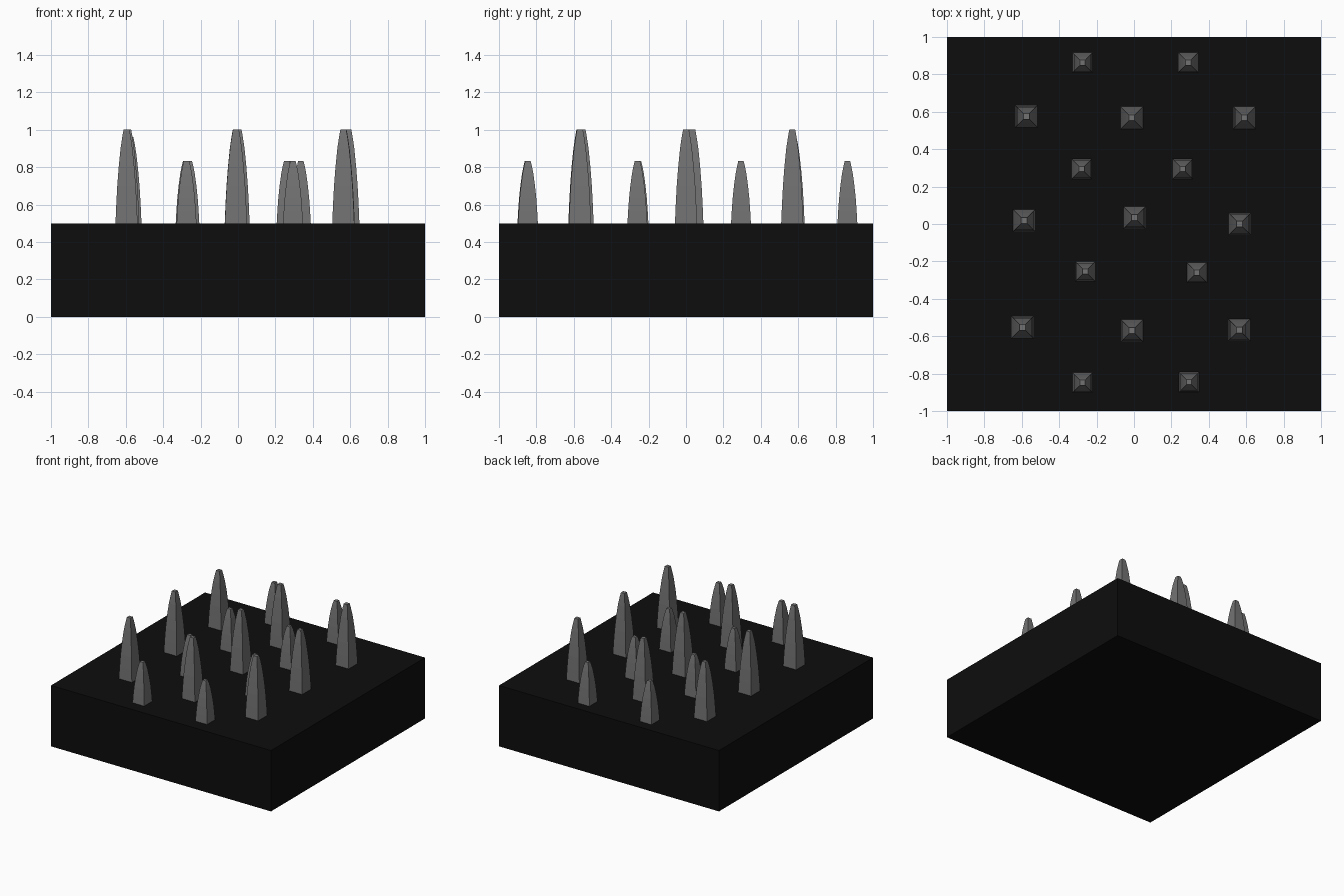
import bpy, bmesh

if "Cube" in bpy.data.objects:
    bpy.data.objects.remove(bpy.data.objects["Cube"])


def material(name, value):
    m = bpy.data.materials.new(name)
    m.diffuse_color = (value, value, value, 1)
    m.use_nodes = True
    m.node_tree.nodes["Principled BSDF"].inputs["Base Color"].default_value = m.diffuse_color
    return m


black = material("black base", 0.004)
grey = material("spike grey", 0.17)


def make_object(name, bm, mat):
    bmesh.ops.recalc_face_normals(bm, faces=bm.faces)
    mesh = bpy.data.meshes.new(name)
    bm.to_mesh(mesh)
    bm.free()
    mesh.materials.append(mat)
    ob = bpy.data.objects.new(name, mesh)
    bpy.context.collection.objects.link(ob)
    return ob


# Square slab
bm = bmesh.new()
bmesh.ops.create_cube(bm, size=1)
for v in bm.verts:
    v.co.x *= 2
    v.co.y *= 2
    v.co.z = v.co.z * 0.5 + 0.25
make_object("base_slab", bm, black)

# Bulging four-sided profile: (height fraction, width fraction)
PROFILE = [(0, 1), (0.2, 0.93), (0.4, 0.84), (0.6, 0.71), (0.8, 0.54),
           (0.92, 0.39), (1, 0.27)]


def spike(name, x, y, half, top):
    bm = bmesh.new()
    rings = []
    for t, w in PROFILE:
        r = half * w
        z = 0.5 + t * (top - 0.5)
        rings.append([bm.verts.new((x + sx * r, y + sy * r, z))
                      for sx, sy in ((-1, -1), (1, -1), (1, 1), (-1, 1))])
    for a, b in zip(rings, rings[1:]):
        for i in range(4):
            j = (i + 1) % 4
            bm.faces.new((a[i], a[j], b[j], b[i]))
    bm.faces.new(rings[-1])
    bm.faces.new(rings[0][::-1])
    make_object(name, bm, grey)


# Tall spikes in a jittered 3 x 3 grid
tall = [(-0.575, 0.575), (-0.012, 0.568), (0.59, 0.568),
        (-0.587, 0.018), (0.003, 0.034), (0.565, 0.0),
        (-0.596, -0.553), (-0.011, -0.57), (0.563, -0.567)]
for i, (x, y) in enumerate(tall):
    spike(f"tall_spike_{i + 1}", x, y, 0.059, 0.96 if i == 0 else 1.0)

# Short spikes between them
short = [(-0.275, 0.863), (0.29, 0.863), (-0.28, 0.294), (0.26, 0.294),
         (-0.26, -0.254), (0.336, -0.26), (-0.275, -0.848), (0.294, -0.845)]
for i, (x, y) in enumerate(short):
    spike(f"short_spike_{i + 1}", x, y, 0.053, 0.833)
